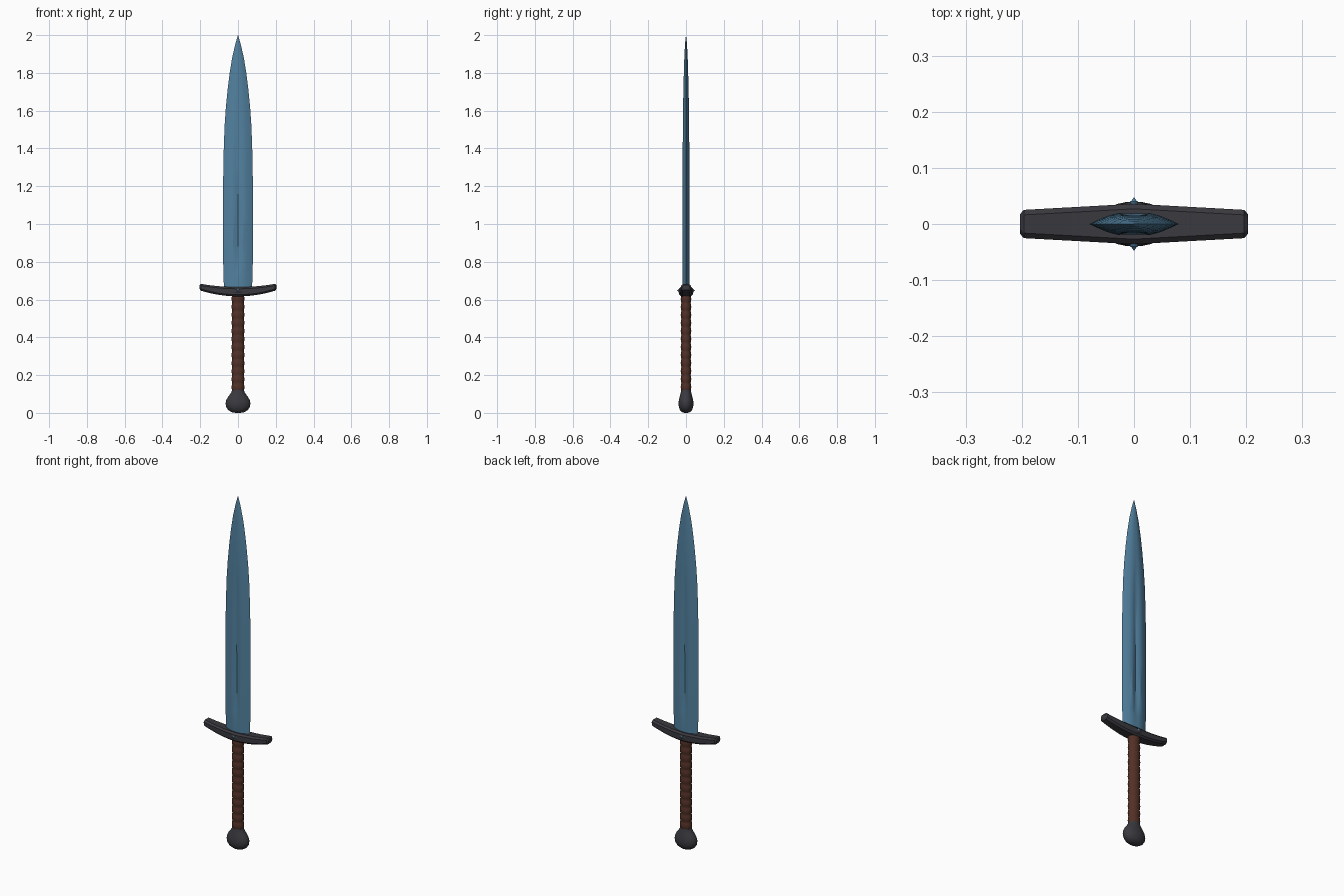
import bpy, math

if "Cube" in bpy.data.objects:
    bpy.data.objects.remove(bpy.data.objects["Cube"])


def material(name, rgb):
    m = bpy.data.materials.new(name)
    m.diffuse_color = (*rgb, 1)
    m.use_nodes = True
    m.node_tree.nodes["Principled BSDF"].inputs["Base Color"].default_value = m.diffuse_color
    return m


STEEL = material("blue steel", (0.085, 0.22, 0.35))
IRON = material("dark iron", (0.042, 0.041, 0.05))
LEATHER = material("brown leather", (0.085, 0.030, 0.020))


def loft(name, rings, mat, angle=35):
    """Skin a list of equal-length point rings and cap both ends."""
    n = len(rings[0])
    verts = [p for ring in rings for p in ring]
    faces = [(i * n + j, i * n + (j + 1) % n, (i + 1) * n + (j + 1) % n, (i + 1) * n + j)
             for i in range(len(rings) - 1) for j in range(n)]
    faces += [tuple(reversed(range(n))), tuple(range(len(verts) - n, len(verts)))]
    me = bpy.data.meshes.new(name)
    me.from_pydata(verts, [], faces)
    me.materials.append(mat)
    ob = bpy.data.objects.new(name, me)
    bpy.context.collection.objects.link(ob)
    bpy.ops.object.select_all(action='DESELECT')
    ob.select_set(True)
    bpy.context.view_layer.objects.active = ob
    bpy.ops.object.mode_set(mode='EDIT')
    bpy.ops.mesh.select_all(action='SELECT')
    bpy.ops.mesh.normals_make_consistent(inside=False)
    bpy.ops.object.mode_set(mode='OBJECT')
    bpy.ops.object.shade_smooth_by_angle(angle=math.radians(angle))
    return ob


def oval(rx, ry, z, n=28):
    return [(rx * math.cos(2 * math.pi * k / n), ry * math.sin(2 * math.pi * k / n), z)
            for k in range(n)]


# Blade: (height, half width, half thickness, groove depth)
stations = [(0.645, .074, .018, .0), (0.74, .077, .019, .0), (0.78, .078, .020, .009),
            (0.90, .080, .0205, .010), (1.04, .080, .0205, .010), (1.20, .079, .020, .008),
            (1.38, .076, .0185, .006), (1.52, .071, .017, .004), (1.62, .064, .0155, .0),
            (1.72, .054, .0135, .0), (1.80, .044, .0115, .0), (1.88, .031, .009, .0),
            (1.95, .015, .0055, .0), (2.0, .0004, .0004, .0)]


def blade_ring(z, w, t, d):
    quarter = [(w, 0), (.80 * w, .36 * t), (.58 * w, .72 * t), (.34 * w, t - .04 * t),
               (.15 * w, t - .55 * d), (0, t - d)]
    half = quarter + [(-x, y) for x, y in quarter[-2::-1]]
    return [(x, y, z) for x, y in half] + [(x, -y, z) for x, y in half[-2:0:-1]]


loft("blade", [blade_ring(*s) for s in stations], STEEL, 30)

# Crossguard: curved bar with chamfered section, lofted along x
guard = []
for x, trim in [(-.203, .007)] + [(-.196 + .392 * i / 16, 0) for i in range(17)] + [(.203, .007)]:
    u = abs(x) / .2
    top = .666 + .018 * u ** 2 - trim
    low = .617 + .031 * u ** 2 + trim
    dy = .036 - .011 * u - trim
    c = .009
    guard.append([(x, -dy + c, low), (x, dy - c, low), (x, dy, low + c), (x, dy, top - c),
                  (x, dy - c, top), (x, -dy + c, top), (x, -dy, top - c), (x, -dy, low + c)])
loft("crossguard", guard, IRON, 30)

# Centre boss of the guard, and a small pointed stud on each face
loft("guard_boss", [oval(.045 * math.sin(a), .040 * math.sin(a), .643 - .022 * math.cos(a))
                    for a in [math.pi * (i + .1) / 10.2 for i in range(11)]], IRON)
for side, label in ((-1, "front"), (1, "back")):
    stud = []
    for r, y in ((.007, .036), (.007, .040), (.004, .042), (.001, .047)):
        stud.append([(px, side * y, .648 + pz) for px, pz, _ in oval(r, r, 0, 10)])
    loft(label + "_stud", stud, STEEL)

# Grip: leather wrap with rounded ridges
RIDGES, STEPS, Z0, Z1 = 12, 6, .115, .625
grip = []
for i in range(RIDGES * STEPS + 1):
    f = i / STEPS
    bulge = .0035 * abs(math.sin(math.pi * f))
    grip.append(oval(.0305 + bulge, .0245 + bulge, Z0 + (Z1 - Z0) * f / RIDGES))
loft("grip", grip, LEATHER, 40)

# Pommel: flattened knob; (half width, half depth, height)
pommel = [(.012, .008, 0), (.034, .021, .004), (.052, .032, .015), (.063, .038, .032),
          (.066, .040, .050), (.063, .038, .066), (.054, .034, .083), (.042, .030, .099),
          (.034, .027, .112), (.032, .026, .120)]
loft("pommel", [oval(*p) for p in pommel], IRON, 50)
